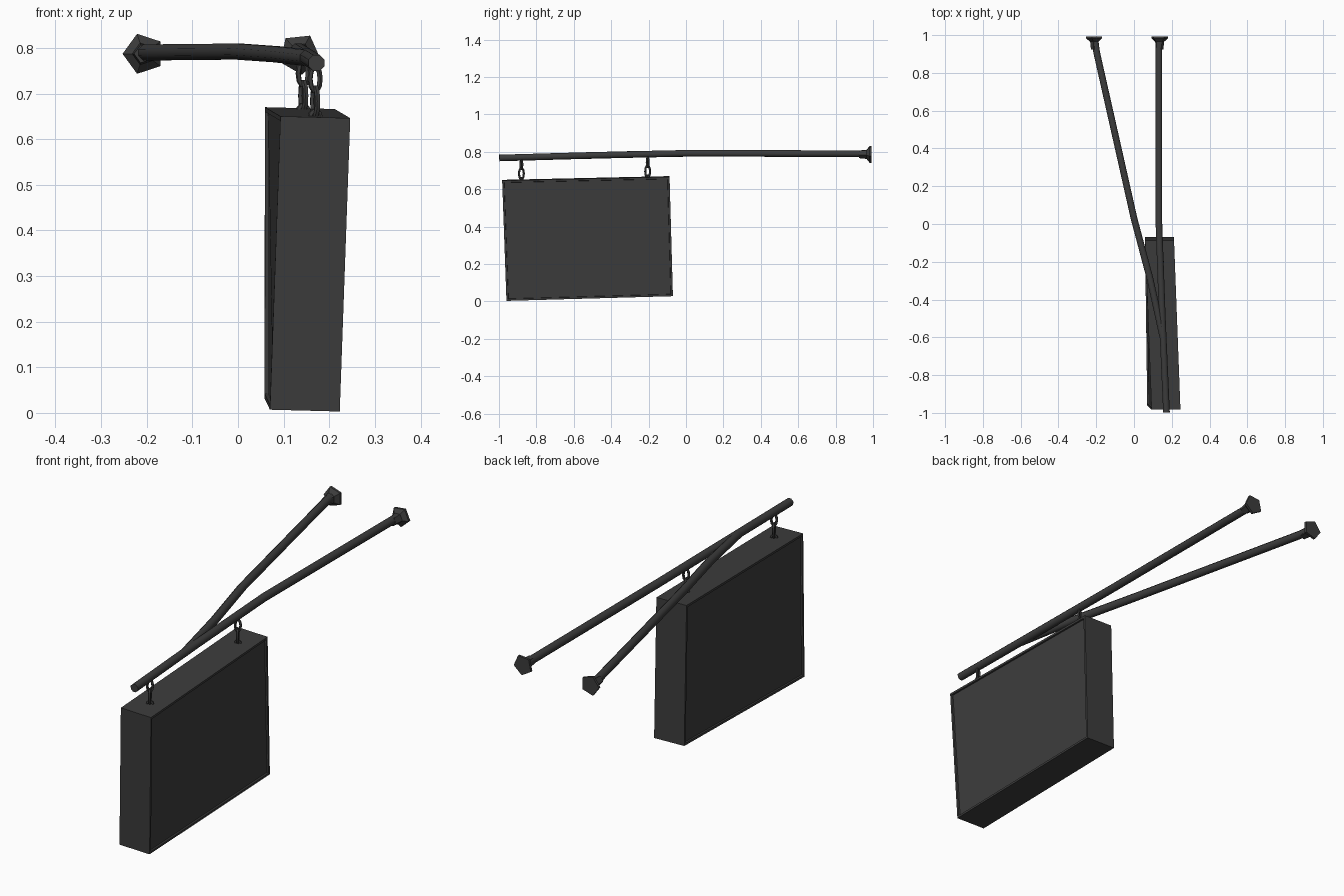
import bpy, bmesh, math
from mathutils import Vector, Matrix

cube = bpy.data.objects.get("Cube")
if cube:
    bpy.data.objects.remove(cube, do_unlink=True)

iron = bpy.data.materials.new("dark_iron")
iron.use_nodes = True
COLOUR = (0.045, 0.045, 0.045, 1)
iron.diffuse_color = COLOUR
iron.node_tree.nodes["Principled BSDF"].inputs["Base Color"].default_value = COLOUR


def add_mesh(name, bm, smooth=False):
    bmesh.ops.recalc_face_normals(bm, faces=bm.faces)
    mesh = bpy.data.meshes.new(name)
    bm.to_mesh(mesh)
    bm.free()
    mesh.materials.append(iron)
    obj = bpy.data.objects.new(name, mesh)
    bpy.context.collection.objects.link(obj)
    if smooth:
        bpy.ops.object.select_all(action='DESELECT')
        obj.select_set(True)
        bpy.context.view_layer.objects.active = obj
        bpy.ops.object.shade_smooth_by_angle(angle=math.radians(50))
    return obj


def tube(name, points, radius, sides=8, closed=False):
    """Sweep a round section along a path."""
    pts = [Vector(p) for p in points]
    n = len(pts)
    bm = bmesh.new()
    # a steady reference direction keeps the section from twisting
    side = (pts[1] - pts[0]).cross(pts[2] - pts[1]).normalized() if closed else Vector((0, 0, 1))
    rings = []
    for i, p in enumerate(pts):
        ahead = pts[(i + 1) % n] if closed else pts[min(i + 1, n - 1)]
        behind = pts[i - 1] if closed else pts[max(i - 1, 0)]
        u = (ahead - behind).cross(side).normalized()
        v = u.cross(ahead - behind).normalized()
        angles = [math.tau * (k + 0.5) / sides for k in range(sides)]
        rings.append([bm.verts.new(p + radius * (math.cos(a) * u + math.sin(a) * v)) for a in angles])
    for i in range(n if closed else n - 1):
        a, b = rings[i], rings[(i + 1) % n]
        for k in range(sides):
            j = (k + 1) % sides
            bm.faces.new((a[k], a[j], b[j], b[k]))
    if not closed:
        bm.faces.new(rings[0])
        bm.faces.new(rings[-1])
    return add_mesh(name, bm, True)


def link(name, centre, half_height, half_width, heading):
    """One oval chain link standing upright, turned about z."""
    across = Vector((math.cos(heading), math.sin(heading), 0))
    path = []
    for k in range(10):
        a = math.tau * k / 10
        path.append(Vector(centre) + across * half_width * math.cos(a)
                    + Vector((0, 0, half_height * math.sin(a))))
    tube(name, path, 0.006, 5, True)


def flange(name, x, z, turn):
    """Five-sided wall plate flaring out of the pole."""
    bm = bmesh.new()
    rings = []
    for y, r in ((0.925, 0.021), (0.965, 0.025), (0.982, 0.046), (0.993, 0.046)):
        rings.append([bm.verts.new((x + r * math.cos(turn + math.tau * k / 5), y,
                                    z + r * math.sin(turn + math.tau * k / 5))) for k in range(5)])
    for a, b in zip(rings, rings[1:]):
        for k in range(5):
            j = (k + 1) % 5
            bm.faces.new((a[k], a[j], b[j], b[k]))
    bm.faces.new(rings[0])
    bm.faces.new(rings[-1])
    add_mesh(name, bm)


# Poles
tube("main_pole", [(0.132, 0.985, 0.79), (0.132, 0.0, 0.792),
                   (0.15, -0.5, 0.781), (0.172, -0.998, 0.767)], 0.019)
tube("brace_pole", [(-0.208, 0.985, 0.79), (-0.198, 0.91, 0.79), (0.0, 0.03, 0.792),
                    (0.085, -0.29, 0.786), (0.153, -0.6, 0.778)], 0.019)

# Wall plates
flange("left_wall_plate", 0.135, 0.787, math.radians(60))
flange("right_wall_plate", -0.207, 0.787, math.radians(180))

# Sign box, hanging slightly askew
bm = bmesh.new()
WIDTH = 0.153
ends = [((0.246, -0.983, 0.646), (0.223, -0.96, 0.003)),
        ((0.212, -0.088, 0.666), (0.211, -0.07, 0.028))]
sections = []
for top, bottom in ends:
    tr, br = Vector(top), Vector(bottom)
    shift = Vector((-WIDTH, 0, 0.004))
    sections.append([bm.verts.new(p) for p in (tr, br, br + shift * 1.0, tr + shift)])
front, back = sections
bm.faces.new(front)
bm.faces.new(back)
walls = []
for k in range(4):
    j = (k + 1) % 4
    walls.append(bm.faces.new((front[k], front[j], back[j], back[k])))
bmesh.ops.recalc_face_normals(bm, faces=bm.faces)
# recessed display panels on both broad sides
bmesh.ops.inset_individual(bm, faces=[walls[0], walls[2]], thickness=0.014, depth=0)
bmesh.ops.inset_individual(bm, faces=[walls[0], walls[2]], thickness=0.002, depth=-0.007)
add_mesh("sign_box", bm)

# Hanging chains
for label, x, y, drop in (("front", 0.169, -0.88, 0.0), ("back", 0.143, -0.205, 0.012)):
    link(label + "_upper_link", (x, y, 0.732 + drop), 0.027, 0.012, math.radians(25))
    link(label + "_lower_link", (x, y, 0.683 + drop), 0.032, 0.014, math.radians(115))
    link(label + "_box_eye", (x, y, 0.648 + drop), 0.014, 0.012, math.radians(25))
